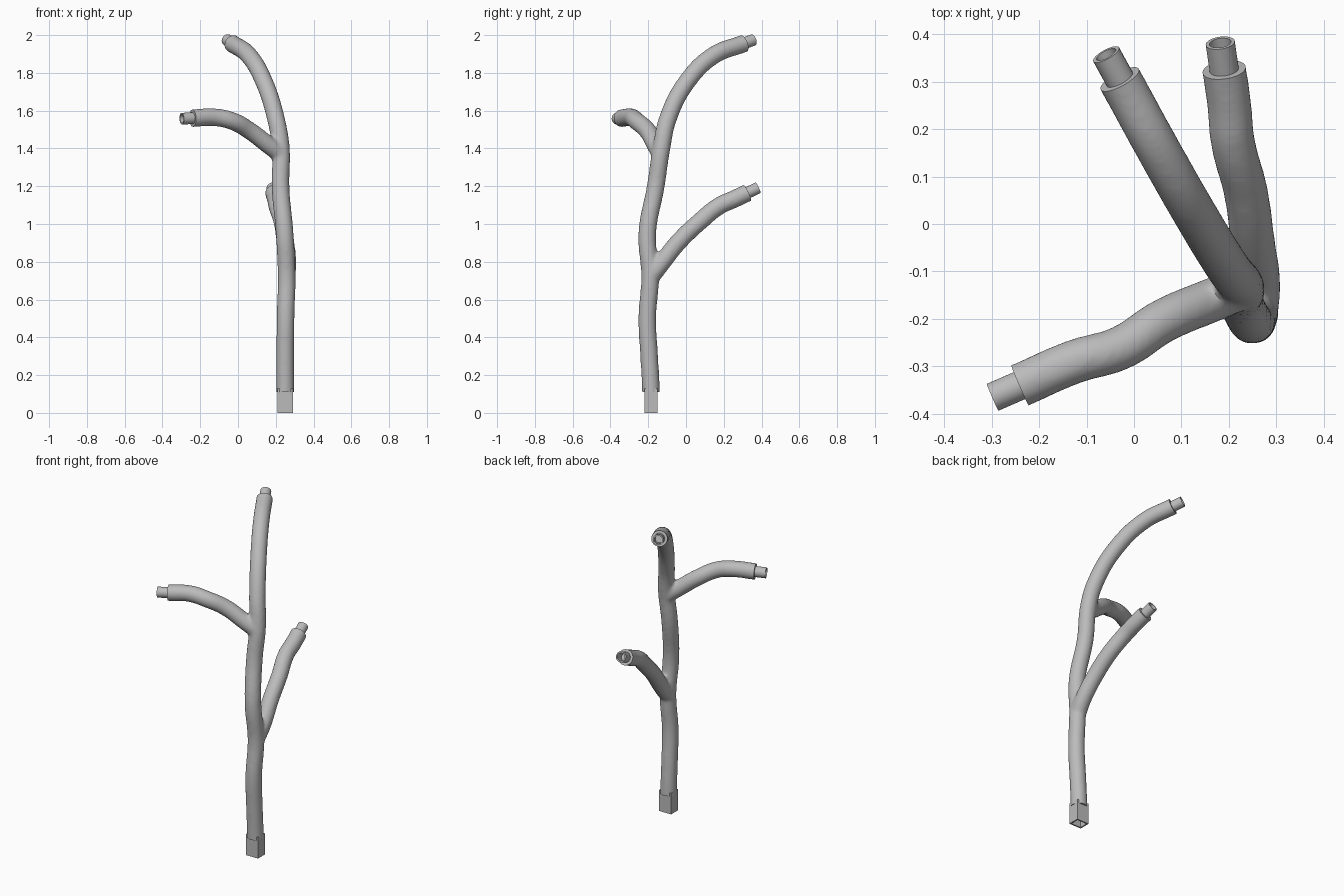
import bpy, bmesh
from mathutils import Vector, Matrix

if "Cube" in bpy.data.objects:
    bpy.data.objects.remove(bpy.data.objects["Cube"], do_unlink=True)

grey = bpy.data.materials.new("plain grey")
grey.use_nodes = True
GREY = (0.5, 0.5, 0.5, 1)
grey.diffuse_color = GREY
grey.node_tree.nodes["Principled BSDF"].inputs["Base Color"].default_value = GREY

R = 0.0475       # limb radius
OVER = 0.04      # extra limb length, trimmed flat later

# Centre lines, from the foot of each limb to its tip
trunk = [(.25, -.185, .11), (.25, -.195, .3), (.252, -.205, .5), (.257, -.19, .72),
         (.247, -.205, .95), (.225, -.16, 1.2), (.227, -.13, 1.4), (.2, -.095, 1.56),
         (.135, .01, 1.76), (.055, .15, 1.895), (-.03, .305, 1.955)]
upper_branch = [(.225, -.135, 1.37), (.165, -.16, 1.415), (.06, -.205, 1.495),
                (-.03, -.262, 1.545), (-.125, -.29, 1.565), (-.24, -.34, 1.56)]
lower_branch = [(.256, -.185, .72), (.262, -.135, .785), (.25, -.035, .91), (.235, .07, 1.01),
                (.208, .175, 1.095), (.2, .257, 1.133), (.19, .325, 1.165)]


def add_mesh(name, bm):
    mesh = bpy.data.meshes.new(name)
    bm.to_mesh(mesh)
    bm.free()
    mesh.materials.append(grey)
    obj = bpy.data.objects.new(name, mesh)
    bpy.context.collection.objects.link(obj)
    return obj


def evaluated_mesh(obj):
    bpy.context.view_layer.update()
    graph = bpy.context.evaluated_depsgraph_get()
    return bpy.data.meshes.new_from_object(obj.evaluated_get(graph))


def sweep(bm, points):
    """Add a round tube along the points to bm."""
    curve = bpy.data.curves.new("path", "CURVE")
    curve.dimensions = "3D"
    curve.bevel_depth, curve.bevel_resolution = R, 6
    curve.use_fill_caps = True
    curve.resolution_u = 10
    spline = curve.splines.new("BEZIER")
    spline.bezier_points.add(len(points) - 1)
    for bp, p in zip(spline.bezier_points, points):
        bp.co = p
        bp.handle_left_type = bp.handle_right_type = "AUTO"
    obj = bpy.data.objects.new("path", curve)
    bpy.context.collection.objects.link(obj)
    mesh = evaluated_mesh(obj)
    bm.from_mesh(mesh)
    bpy.data.objects.remove(obj)
    bpy.data.meshes.remove(mesh)


def hollow_peg(name, base, direction, length, radius, sides=24, squash=1, wall=0.008, depth=0.06):
    """Open tube sticking out of a cut limb end."""
    sink = 0.02
    bm = bmesh.new()
    bmesh.ops.create_cone(bm, cap_ends=True, segments=sides, radius1=radius,
                          radius2=radius, depth=length + sink)
    if sides == 4:
        bmesh.ops.rotate(bm, verts=bm.verts, matrix=Matrix.Rotation(0.785398, 3, "Z"))
    bmesh.ops.scale(bm, verts=bm.verts, vec=(1, squash, 1))
    cap = max(bm.faces, key=lambda f: f.calc_center_median().z)
    bmesh.ops.inset_individual(bm, faces=[cap], thickness=wall)
    floor = bmesh.ops.extrude_discrete_faces(bm, faces=[cap])["faces"][0]
    bmesh.ops.translate(bm, verts=floor.verts, vec=(0, 0, -depth))
    turn = Vector((0, 0, 1)).rotation_difference(direction).to_matrix().to_4x4()
    if sides == 4:
        turn = Matrix.Rotation(3.141593, 4, "X")
    place = Matrix.Translation(base + direction * (length - sink) / 2) @ turn
    bmesh.ops.transform(bm, matrix=place, verts=bm.verts)
    bmesh.ops.recalc_face_normals(bm, faces=bm.faces)
    for f in bm.faces:
        f.smooth = sides > 4
    return add_mesh(name, bm)


# Fuse trunk and branches into one smooth body
ends = []
bm = bmesh.new()
for path in (trunk, upper_branch, lower_branch):
    pts = [Vector(p) for p in path]
    out = (pts[-1] - pts[-2]).normalized()
    ends.append((pts[-1], out))
    line = pts + [pts[-1] + out * OVER]
    if path is trunk:
        down = Vector((0, 0, -1))
        ends.append((pts[0], down))
        line.insert(0, pts[0] + down * OVER)
    sweep(bm, line)
bmesh.ops.remove_doubles(bm, verts=bm.verts, dist=0.0001)
body = add_mesh("branching_trunk", bm)
remesh = body.modifiers.new("fuse", "REMESH")
remesh.mode = "VOXEL"
remesh.voxel_size = 0.008
soft = body.modifiers.new("soften", "SMOOTH")
soft.factor, soft.iterations = 0.5, 14
fused = evaluated_mesh(body)
body.modifiers.clear()

# Trim every limb end flat
bm = bmesh.new()
bm.from_mesh(fused)
for spot, out in ends:
    near = [f for f in bm.faces if (f.calc_center_median() - spot).length < 0.12]
    geom = near + list({e for f in near for e in f.edges}) + list({v for f in near for v in f.verts})
    cut = bmesh.ops.bisect_plane(bm, geom=geom, plane_co=spot, plane_no=out, clear_outer=True)
    rim = [e for e in cut["geom_cut"] if isinstance(e, bmesh.types.BMEdge)]
    bmesh.ops.edgeloop_fill(bm, edges=rim)
bmesh.ops.recalc_face_normals(bm, faces=bm.faces)
bm.to_mesh(body.data)
bm.free()
bpy.data.meshes.remove(fused)
if not body.data.materials:
    body.data.materials.append(grey)

# Pegs: three round tips and a square foot
names = ("trunk_tip_peg", "foot_peg", "upper_branch_peg", "lower_branch_peg")
parts = [body]
for name, (spot, out) in zip(names, ends):
    if name == "foot_peg":
        hollow_peg(name, spot, out, 0.11, 0.059, sides=4, squash=0.83, wall=0.012, depth=0.1)
    else:
        parts.append(hollow_peg(name, spot, out, 0.063, 0.031))

for obj in parts:
    bpy.ops.object.select_all(action="DESELECT")
    obj.select_set(True)
    bpy.context.view_layer.objects.active = obj
    bpy.ops.object.shade_smooth_by_angle(angle=0.7)
